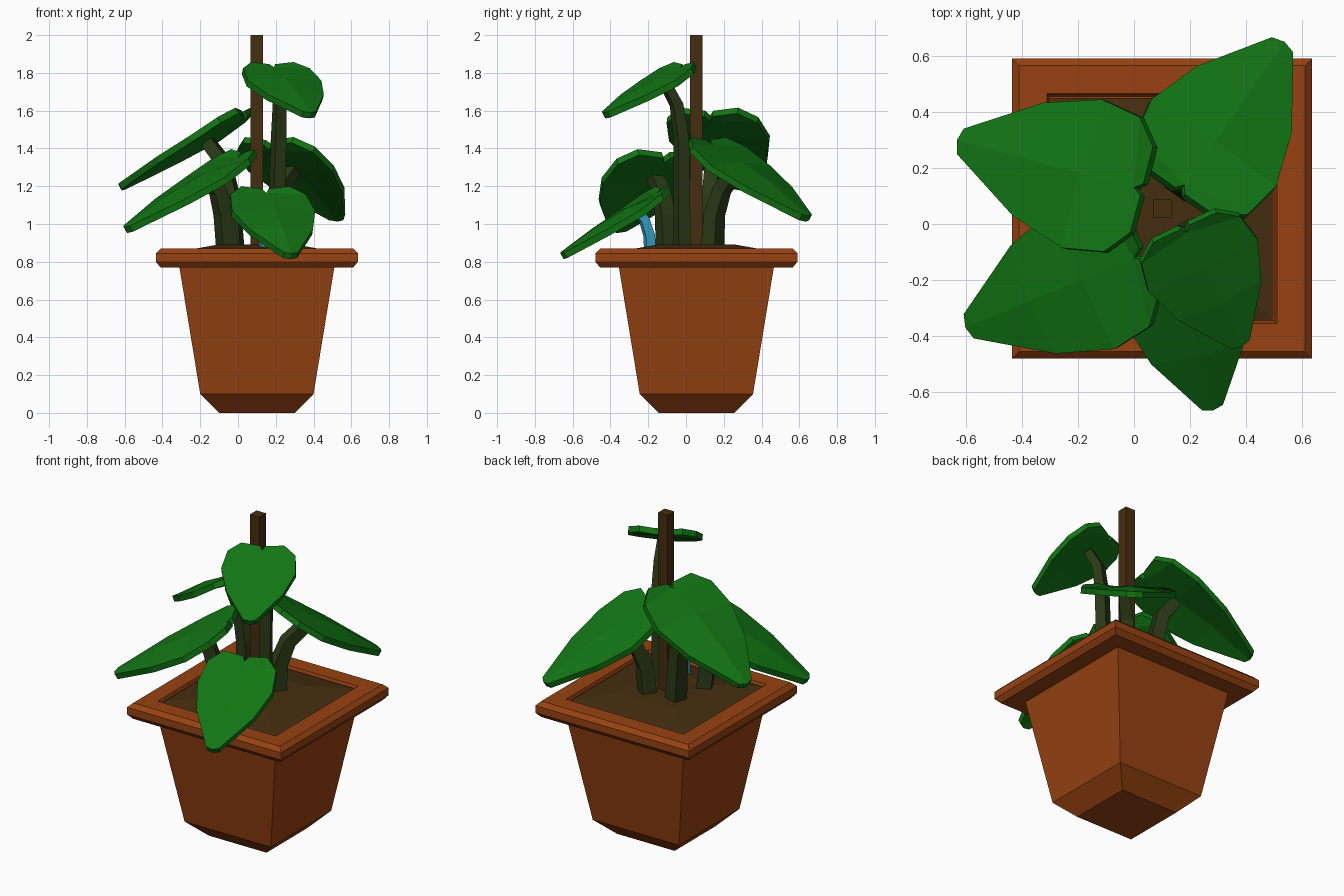
import bpy, bmesh
from mathutils import Vector

if "Cube" in bpy.data.objects:
    bpy.data.objects.remove(bpy.data.objects["Cube"])

CX, CY = 0.10, 0.055          # pot centre


def material(name, rgb):
    m = bpy.data.materials.new(name)
    m.diffuse_color = (*rgb, 1)
    m.use_nodes = True
    m.node_tree.nodes["Principled BSDF"].inputs["Base Color"].default_value = m.diffuse_color
    return m


TERRACOTTA = material("terracotta", (0.31, 0.055, 0.006))
SOIL = material("soil_brown", (0.06, 0.027, 0.005))
LEAF = material("leaf_green", (0.006, 0.18, 0.007))
STEM = material("stem_green", (0.024, 0.042, 0.008))
BLUE = material("blue_stem", (0.04, 0.38, 0.62))


def make_object(name, bm, mat):
    bmesh.ops.recalc_face_normals(bm, faces=bm.faces)
    me = bpy.data.meshes.new(name)
    bm.to_mesh(me)
    bm.free()
    me.materials.append(mat)
    ob = bpy.data.objects.new(name, me)
    bpy.context.collection.objects.link(ob)
    return ob


def loft(name, rings, mat):
    """Join rings of points into a closed, capped solid."""
    bm = bmesh.new()
    vs = [[bm.verts.new(p) for p in ring] for ring in rings]
    n = len(vs[0])
    for a, b in zip(vs, vs[1:]):
        for i in range(n):
            j = (i + 1) % n
            bm.faces.new((a[i], a[j], b[j], b[i]))
    bm.faces.new(vs[0])
    bm.faces.new(vs[-1])
    return make_object(name, bm, mat)


def square(h, z):
    return [(CX + sx * h, CY + sy * h, z)
            for sx, sy in ((-1, -1), (1, -1), (1, 1), (-1, 1))]


# Pot with rim, soil mound and stake share the square centre
pot = [(0.20, 0), (0.30, 0.10), (0.41, 0.77), (0.51, 0.77), (0.535, 0.80),
       (0.535, 0.845), (0.51, 0.87), (0.41, 0.87), (0.40, 0.84)]
loft("pot", [square(h, z) for h, z in pot], TERRACOTTA)
loft("soil", [square(h, z) for h, z in [(0.395, 0.83), (0.395, 0.857), (0.2, 0.892)]], SOIL)
loft("stake", [square(0.033, 0.86), square(0.033, 2.0)], SOIL)


# Half leaf rows: (midrib u, midrib lift, edge points (u, v, lift))
MID = [(0, 0), (0.3, 0.03), (0.62, 0.035), (1.02, 0)]
EDGE = [(-0.05, 0.03, 0.01), (-0.06, 0.22, 0.03), (0.06, 0.345, 0.02),
        (0.3, 0.38, 0.0), (0.61, 0.29, 0.0), (1.0, 0.065, 0.0)]
FACES = [("m0", "e0", "e1"), ("m0", "e1", "e2"), ("m0", "e2", "e3", "m1"),
         ("m1", "e3", "e4", "m2"), ("m2", "e4", "e5", "m3")]


def leaf(name, notch, tip, width=1.0, thick=0.035):
    notch, tip = Vector(notch), Vector(tip)
    along = tip - notch
    size = along.length
    along.normalize()
    side = along.cross(Vector((0, 0, 1))).normalized()
    up = side.cross(along)
    bm = bmesh.new()
    for s in (1, -1):
        def at(u, v, w):
            return bm.verts.new(notch + (along * u + side * (s * v * width) + up * w) * size)
        pts = {f"m{i}": at(u, 0, w) for i, (u, w) in enumerate(MID)}
        pts.update({f"e{i}": at(*p) for i, p in enumerate(EDGE)})
        for f in FACES:
            loop = [pts[k] for k in f]
            bm.faces.new(loop if s > 0 else loop[::-1])
    bmesh.ops.remove_doubles(bm, verts=bm.verts, dist=0.0005)
    # Thicken straight down from the leaf surface
    top = list(bm.faces)
    low = bmesh.ops.duplicate(bm, geom=top + list(bm.edges) + list(bm.verts))
    verts = [g for g in low["geom"] if isinstance(g, bmesh.types.BMVert)]
    rim = [e for e in bm.edges if e.is_boundary]
    bmesh.ops.translate(bm, verts=verts, vec=-up * thick)
    vmap = low["vert_map"]
    moved = set(verts)
    for e in rim:
        a, b = e.verts
        if a not in moved:
            bm.faces.new((a, b, vmap[b], vmap[a]))
    make_object(name, bm, LEAF)


def stem(name, path, tip, mat, r0, r1):
    """Square tube along a bent path, facing the leaf tip."""
    pts = [Vector(p) for p in path]
    out = Vector(tip) - pts[0]
    out.z = 0
    side = out.cross(Vector((0, 0, 1))).normalized()
    rings = []
    for i, p in enumerate(pts):
        t = (pts[min(i + 1, len(pts) - 1)] - pts[max(i - 1, 0)]).normalized()
        front = t.cross(side).normalized()
        r = r0 + (r1 - r0) * i / (len(pts) - 1)
        rings.append([p + side * (a * r) + front * (b * r)
                      for a, b in ((-1, -1), (1, -1), (1, 1), (-1, 1))])
    loft(name, rings, mat)


# Five leaves: name, notch, tip, width, stem path, stem material, stem radii
PLANTS = [
    ("upper", (0.19, -0.03, 1.83), (0.38, -0.43, 1.595), 1.13,
     [(0.20, -0.02, 0.86), (0.215, -0.025, 1.45), (0.22, -0.05, 1.63), (0.24, -0.11, 1.745)],
     STEM, 0.035, 0.024),
    ("front", (0.15, -0.15, 1.165), (0.28, -0.655, 0.85), 0.98,
     [(0.14, -0.19, 0.86), (0.145, -0.195, 0.94), (0.155, -0.22, 1.02), (0.17, -0.26, 1.07)],
     BLUE, 0.026, 0.022),
    ("left_front", (0.0, -0.12, 1.355), (-0.59, -0.365, 0.99), 0.98,
     [(-0.055, -0.10, 0.86), (-0.075, -0.11, 1.05), (-0.105, -0.13, 1.17), (-0.17, -0.17, 1.26)],
     STEM, 0.045, 0.033),
    ("left_back", (0.0, 0.13, 1.575), (-0.62, 0.295, 1.215), 0.98,
     [(-0.02, 0.13, 0.86), (-0.04, 0.135, 1.15), (-0.08, 0.145, 1.33), (-0.16, 0.17, 1.435)],
     STEM, 0.045, 0.033),
    ("right_back", (0.18, 0.14, 1.42), (0.53, 0.64, 1.05), 1.0,
     [(0.17, 0.14, 0.86), (0.18, 0.15, 1.05), (0.215, 0.19, 1.18), (0.29, 0.26, 1.28)],
     STEM, 0.045, 0.033),
]
for name, notch, tip, width, path, mat, r0, r1 in PLANTS:
    leaf(name + "_leaf", notch, tip, width)
    stem(name + "_stem", path, tip, mat, r0, r1)
